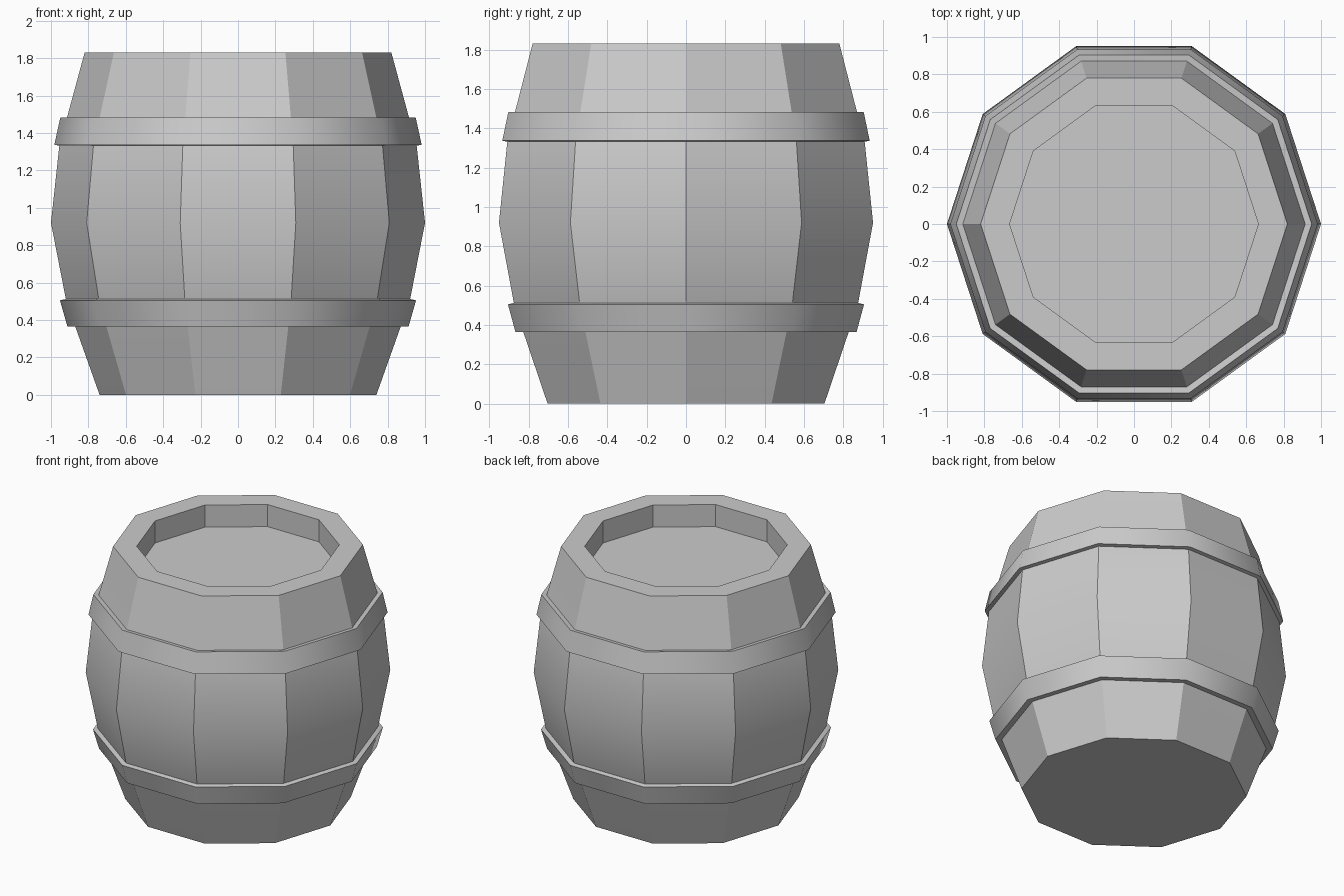
import bpy, math

cube = bpy.data.objects.get("Cube")
if cube:
    bpy.data.objects.remove(cube, do_unlink=True)

SIDES = 10

grey = bpy.data.materials.new("plain grey")
grey.use_nodes = True
colour = (0.6, 0.6, 0.6, 1)
grey.diffuse_color = colour
grey.node_tree.nodes["Principled BSDF"].inputs["Base Color"].default_value = colour


def lathe(name, profile, closed, smooth_angle):
    """Turn a (radius, height) profile, listed upwards on the outside, into a ten-sided solid."""
    verts = [(r * math.cos(a), r * math.sin(a), z)
             for r, z in profile
             for a in (math.tau * i / SIDES for i in range(SIDES))]
    rows = len(profile)
    faces = []
    for j in range(rows if closed else rows - 1):
        low, high = j * SIDES, (j + 1) % rows * SIDES
        for i in range(SIDES):
            k = (i + 1) % SIDES
            faces.append((low + i, low + k, high + k, high + i))
    if not closed:
        faces.append(tuple(reversed(range(SIDES))))
        faces.append(tuple(range((rows - 1) * SIDES, rows * SIDES)))
    mesh = bpy.data.meshes.new(name)
    mesh.from_pydata(verts, [], faces)
    mesh.materials.append(grey)
    obj = bpy.data.objects.new(name, mesh)
    bpy.context.collection.objects.link(obj)
    bpy.ops.object.select_all(action="DESELECT")
    obj.select_set(True)
    bpy.context.view_layer.objects.active = obj
    bpy.ops.object.shade_smooth_by_angle(angle=math.radians(smooth_angle))
    return obj


# Bulging staves with a rim and a sunken lid
lathe("barrel_body",
      [(0.74, 0), (0.87, 0.365), (0.92, 0.51), (1.0, 0.92), (0.955, 1.335),
       (0.915, 1.48), (0.82, 1.83), (0.665, 1.83), (0.665, 1.67)],
      closed=False, smooth_angle=30)

# Hoops, smooth around the barrel with crisp rims
lathe("lower_hoop", [(0.912, 0.365), (0.952, 0.505), (0.91, 0.515), (0.86, 0.367)],
      closed=True, smooth_angle=40)
lathe("upper_hoop", [(0.982, 1.337), (0.95, 1.483), (0.905, 1.477), (0.945, 1.33)],
      closed=True, smooth_angle=40)
